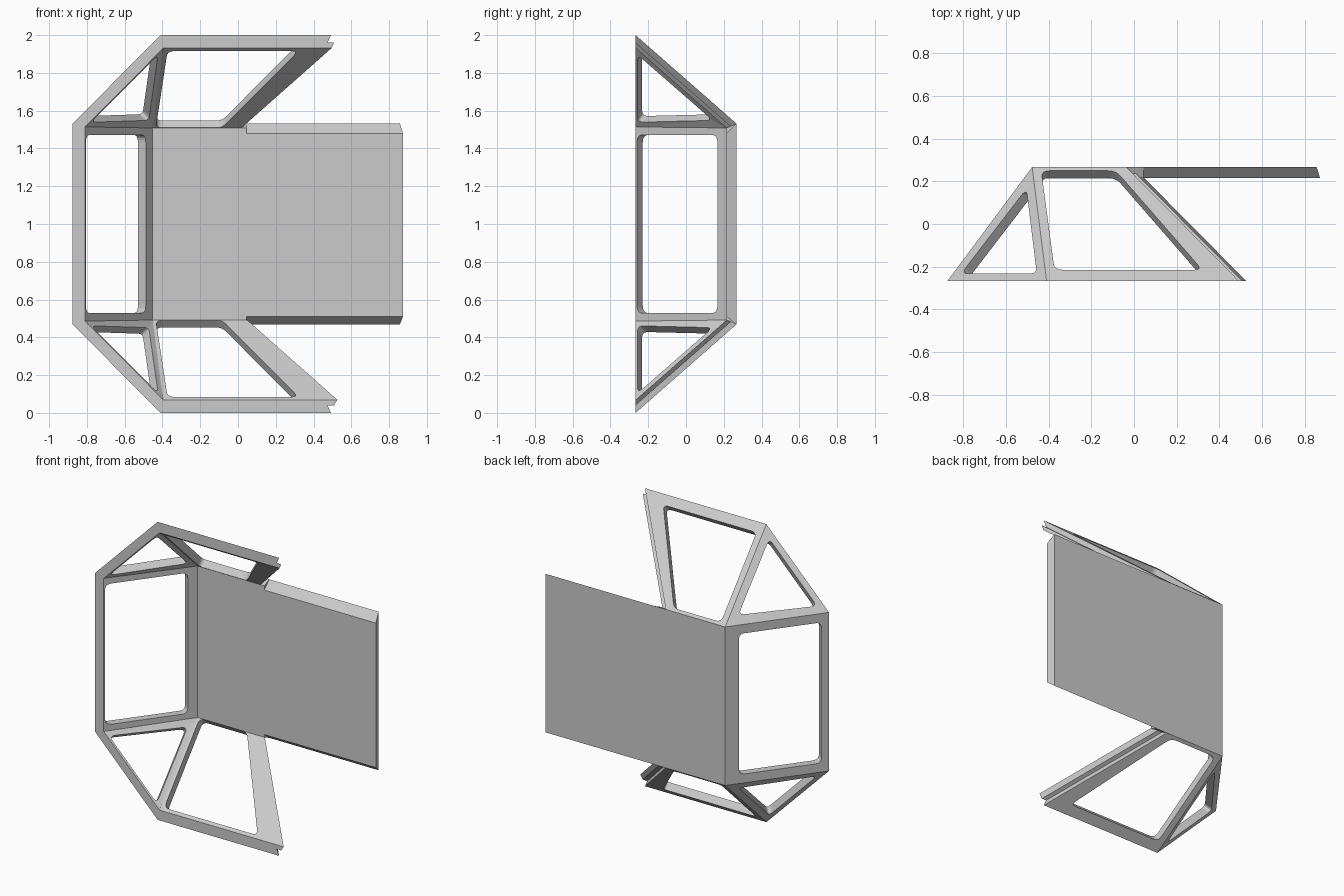
import bpy, bmesh
from mathutils import Vector, Matrix

if "Cube" in bpy.data.objects:
    bpy.data.objects.remove(bpy.data.objects["Cube"])

T = 0.052          # panel thickness
Y = 0.267          # half depth
ZT = 1.532         # upper edge of the upright walls

grey = bpy.data.materials.new("light_grey")
grey.use_nodes = True
grey.diffuse_color = (0.6, 0.6, 0.6, 1)
grey.node_tree.nodes["Principled BSDF"].inputs["Base Color"].default_value = grey.diffuse_color


def flip(p):
    return Vector((p.x, p.y, 2 - p.z))


def plane(a, b, c, inside):
    """Unit normal pointing away from the inside point, and a point on the plane."""
    n = (b - a).cross(c - a).normalized()
    return (n if n.dot(inside - a) < 0 else -n), a


def meet(*planes):
    """Common point of three (normal, offset) planes."""
    return Matrix([n for n, d in planes]).inverted() @ Vector([d for n, d in planes])


def rounded(corners, reach=0.04, steps=6):
    """Corner points replaced by short curves."""
    out = []
    for i, c in enumerate(corners):
        a = c + (corners[i - 1] - c).normalized() * reach
        b = c + (corners[(i + 1) % len(corners)] - c).normalized() * reach
        for k in range(steps + 1):
            t = k / steps
            out.append(a * (1 - t) ** 2 + c * 2 * t * (1 - t) + b * t * t)
    return out


def panel(name, rings, hole=None, normal=None, mirrored=False):
    """Loft rings from the outer to the inner skin, with an optional opening."""
    bm = bmesh.new()

    def loop(points):
        return [bm.verts.new(flip(p) if mirrored else p) for p in points]

    def walls(r, s):
        for i in range(len(r)):
            j = (i + 1) % len(r)
            bm.faces.new((r[i], r[j], s[j], s[i]))

    loops = [loop(r) for r in rings]
    for r, s in zip(loops, loops[1:]):
        walls(r, s)
    if hole:
        cuts = [loop(hole), loop([p - normal * T for p in hole])]
        walls(*cuts)
        for rim, cut in zip((loops[0], loops[-1]), cuts):
            edges = [bm.edges.get((l[i - 1], l[i])) for l in (rim, cut) for i in range(len(l))]
            n = flip(normal) - Vector((0, 0, 2)) if mirrored else normal
            bmesh.ops.triangle_fill(bm, edges=edges, use_beauty=True, normal=n)
    else:
        bm.faces.new(loops[0])
        bm.faces.new(loops[-1])
    bmesh.ops.remove_doubles(bm, verts=bm.verts, dist=1e-5)
    bmesh.ops.recalc_face_normals(bm, faces=bm.faces)
    mesh = bpy.data.meshes.new(name)
    bm.to_mesh(mesh)
    bm.free()
    mesh.materials.append(grey)
    ob = bpy.data.objects.new(name, mesh)
    bpy.context.collection.objects.link(ob)


# Outer corners: back edge, side front edge, upper front edge
A = Vector((-0.478, Y, ZT))
B = Vector((-0.875, -Y, ZT))
C = Vector((-0.41, -Y, 2))
inside = Vector((0, -Y, 1))
side = plane(A, B, flip(B), inside)
tri = plane(A, B, C, inside)
top = plane(A, C, C + Vector((1, 0, 0)), inside)
inner = {k: (n, n.dot(p) - T) for k, (n, p) in dict(side=side, tri=tri, top=top).items()}
back_in = (Vector((0, 1, 0)), Y - T)
front = (Vector((0, 1, 0)), -Y)
Ai = meet(back_in, inner["side"], inner["top"])
Bi = meet(front, inner["side"], inner["tri"])
Ci = meet(front, inner["tri"], inner["top"])


def on(pl, x, y):
    """Point of a sloping plane above x, y."""
    n, p = pl
    return Vector((x, y, p.z - (n.x * (x - p.x) + n.y * (y - p.y)) / n.z))


# Side wall with a tall opening
along = (A - B) / (2 * Y)
h1, h2 = B + along * 0.038, A - along * 0.07
h1.z = h2.z = 1.472
panel("side_wall", [[A, B, flip(B), flip(A)], [Ai, Bi, flip(Bi), flip(Ai)]],
      rounded([h2, h1, flip(h1), flip(h2)]), side[0])

# Sloping panels above and below
tri_hole = rounded([on(tri, *q) for q in ((-0.505, 0.165), (-0.81, -0.232), (-0.456, -0.232))])
top_hole = rounded([on(top, *q) for q in
                    ((-0.435, 0.25), (-0.085, 0.25), (0.32, -0.215), (-0.373, -0.215))])


def sloped_ring(depth, x_front):
    """Outline of the long sloping panel at a depth, ending at x_front."""
    a, c = A.lerp(Ai, depth), C.lerp(Ci, depth)
    d = Vector((x_front, -Y, c.z))
    e = Vector((x_front - (a.y + Y) * 0.99, a.y, a.z))
    return [a, e, d, c]


for prefix, mirrored, lip in (("upper", False, 0.495), ("lower", True, 0.526)):
    panel(prefix + "_corner_panel", [[A, B, C], [Ai, Bi, Ci]], tri_hole, tri[0], mirrored)
    # Stepped free edge
    rings = [sloped_ring(d, x) for d, x in ((0, 0.492), (0.58, 0.474), (0.58, 0.508), (1, lip))]
    panel(prefix + "_sloping_panel", rings, top_hole, top[0], mirrored)

# Back plate: mitred beside the sloping panels, wider bevel on the free part
split = 0.045


def plate_ring(y, left, x_end, z_low, z_high):
    pts = [(left.x, left.z), (split, left.z), (split, z_high), (x_end, z_high),
           (x_end, z_low), (split, z_low), (split, 2 - left.z), (left.x, 2 - left.z)]
    return [Vector((x, y, z)) for x, z in pts]


panel("back_plate", [plate_ring(Y, A, 0.857, 2 - ZT, ZT),
                     plate_ring(Y - T, Ai, 0.873, 0.51, 1.48)])
